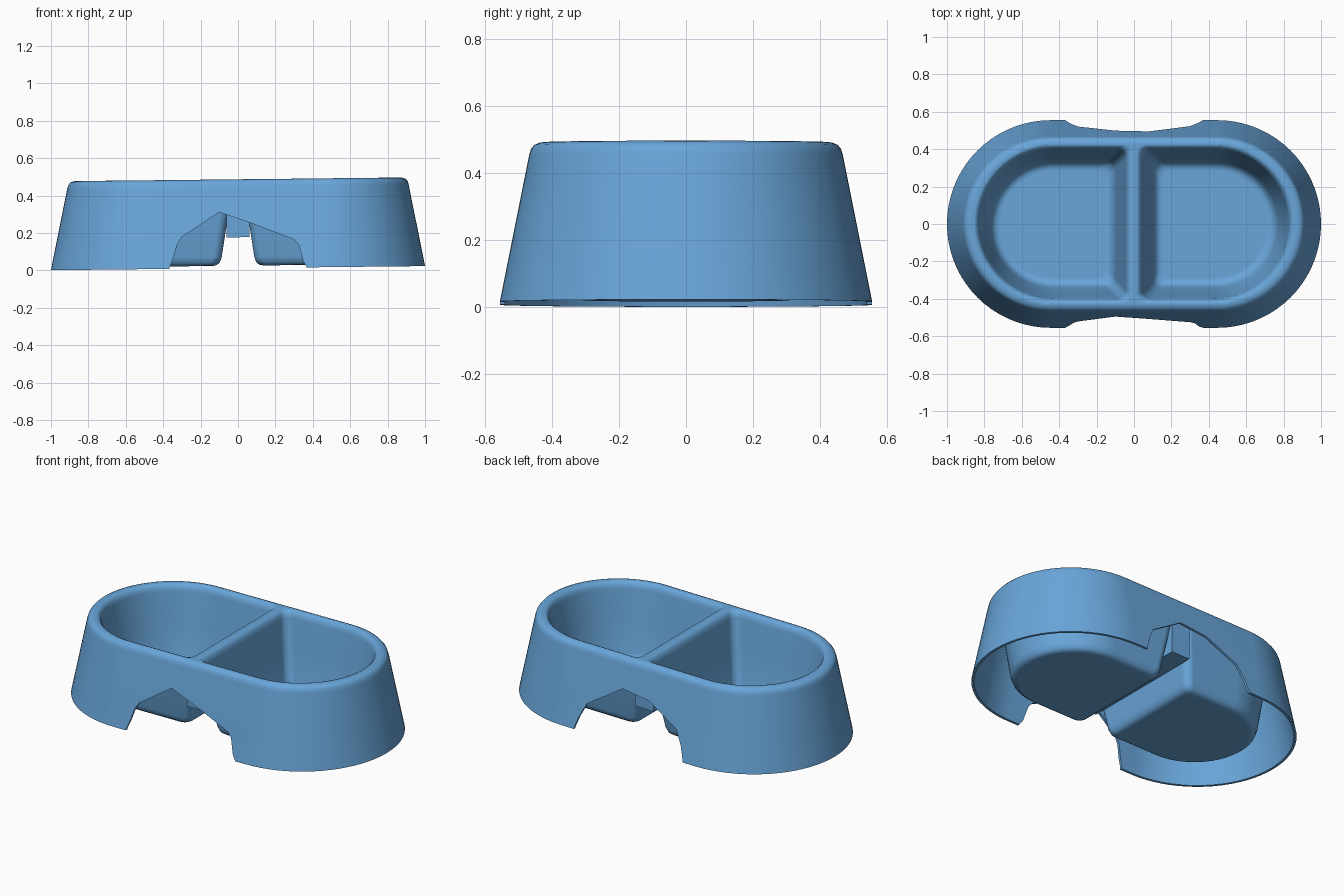
import bpy, bmesh
from math import cos, sin, radians

cube = bpy.data.objects.get("Cube")
if cube:
    bpy.data.objects.remove(cube, do_unlink=True)

blue = bpy.data.materials.new("bowl_blue")
blue.use_nodes = True
blue.diffuse_color = (0.14, 0.38, 0.70, 1)
blue.node_tree.nodes["Principled BSDF"].inputs["Base Color"].default_value = blue.diffuse_color


def arc(cx, cy, r, start, end, n):
    angles = [radians(start + (end - start) * i / n) for i in range(n + 1)]
    return [(cx + r * cos(a), cy + r * sin(a)) for a in angles]


def stadium(r, cx=0.445):
    return arc(cx, 0, r, -90, 90, 36) + arc(-cx, 0, r, 90, 270, 36)


def bowl_outline(inset, side):
    # Round at the far end, square with softened corners at the divider
    r, near, c = 0.41 - inset, 0.03 + inset, 0.045
    pts = (arc(0.43, 0, r, -90, 90, 36)
           + arc(near + c, r - c, c, 90, 180, 6)
           + arc(near + c, c - r, c, 180, 270, 6))
    return pts if side > 0 else [(-x, y) for x, y in reversed(pts)]


def loft(name, rings):
    """Closed solid through (z, outline) rings, bottom to top."""
    bm = bmesh.new()
    loops = [[bm.verts.new((x, y, z)) for x, y in pts] for z, pts in rings]
    n = len(loops[0])
    for a, b in zip(loops, loops[1:]):
        for i in range(n):
            j = (i + 1) % n
            bm.faces.new((a[i], a[j], b[j], b[i]))
    bm.faces.new(loops[0][::-1])
    bm.faces.new(loops[-1])
    bmesh.ops.recalc_face_normals(bm, faces=bm.faces)
    mesh = bpy.data.meshes.new(name)
    bm.to_mesh(mesh)
    bm.free()
    mesh.materials.append(blue)
    obj = bpy.data.objects.new(name, mesh)
    bpy.context.collection.objects.link(obj)
    return obj


def prism_y(name, profile, y0, y1):
    obj = loft(name, [(y0, profile), (y1, profile)])
    for v in obj.data.vertices:
        x, z, y = v.co
        v.co = (x, y, z)
    obj.data.flip_normals()
    return obj


def combine(target, tool, operation):
    mod = target.modifiers.new("combine", "BOOLEAN")
    mod.operation, mod.solver, mod.object = operation, "EXACT", tool
    tool.hide_render = True
    bpy.context.view_layer.objects.active = target
    bpy.ops.object.modifier_apply(modifier=mod.name)
    bpy.data.objects.remove(tool, do_unlink=True)


# Flared outer skirt with a rounded rim
skirt = [(0, 0.555), (0.2, 0.515), (0.435, 0.468), (0.455, 0.462),
         (0.467, 0.452), (0.473, 0.438), (0.475, 0.425)]
body = loft("double_bowl", [(z, stadium(r)) for z, r in skirt])

# Hollow underside
hollow = [(-0.05, 0.55), (0, 0.54), (0.2, 0.5), (0.435, 0.453), (0.45, 0.44)]
combine(body, loft("hollow", [(z, stadium(r)) for z, r in hollow]), "DIFFERENCE")

# Grip notches in the front and back of the skirt
front = [(-0.38, -0.1), (-0.365, 0.01), (-0.345, 0.06), (-0.325, 0.13), (-0.3, 0.17),
         (-0.1, 0.3), (0.07, 0.24), (0.3, 0.15), (0.325, 0.12), (0.35, 0.03),
         (0.37, 0), (0.38, -0.1)]
back = [(-0.38, -0.1), (-0.365, 0.01), (-0.34, 0.09), (-0.3, 0.17), (-0.1, 0.28),
        (0.08, 0.3), (0.3, 0.16), (0.34, 0.08), (0.365, 0.01), (0.38, -0.1)]
combine(body, prism_y("front_notch", front, -0.8, -0.3), "DIFFERENCE")
combine(body, prism_y("back_notch", back, 0.3, 0.8), "DIFFERENCE")

# Web under the divider
web = [(-0.062, 0.165), (0.062, 0.165), (0.062, 0.46), (-0.062, 0.46)]
combine(body, prism_y("divider_web", web, -0.4, 0.4), "UNION")

# Two bowls: outer shells joined on, then the insides cut out
shell = [(0.013, 0.105), (0.017, 0.085), (0.03, 0.068), (0.06, 0.057),
         (0.25, 0.028), (0.46, 0.001)]
inside = [(0.03, 0.125), (0.034, 0.105), (0.045, 0.088), (0.075, 0.07),
          (0.25, 0.04), (0.435, 0.013), (0.458, 0.006), (0.47, -0.005),
          (0.475, -0.017), (0.5, -0.017)]
for side in (-1, 1):
    combine(body, loft("shell", [(z, bowl_outline(i, side)) for z, i in shell]), "UNION")
for side in (-1, 1):
    combine(body, loft("inside", [(z, bowl_outline(i, side)) for z, i in inside]), "DIFFERENCE")

# Slight lean toward one end, seated on the ground
for v in body.data.vertices:
    v.co.z += 0.012 + 0.011 * v.co.x

bpy.ops.object.select_all(action="DESELECT")
body.select_set(True)
bpy.context.view_layer.objects.active = body
bpy.ops.object.shade_smooth_by_angle(angle=radians(35))
weighted = body.modifiers.new("weighted_normals", "WEIGHTED_NORMAL")
weighted.keep_sharp = True
